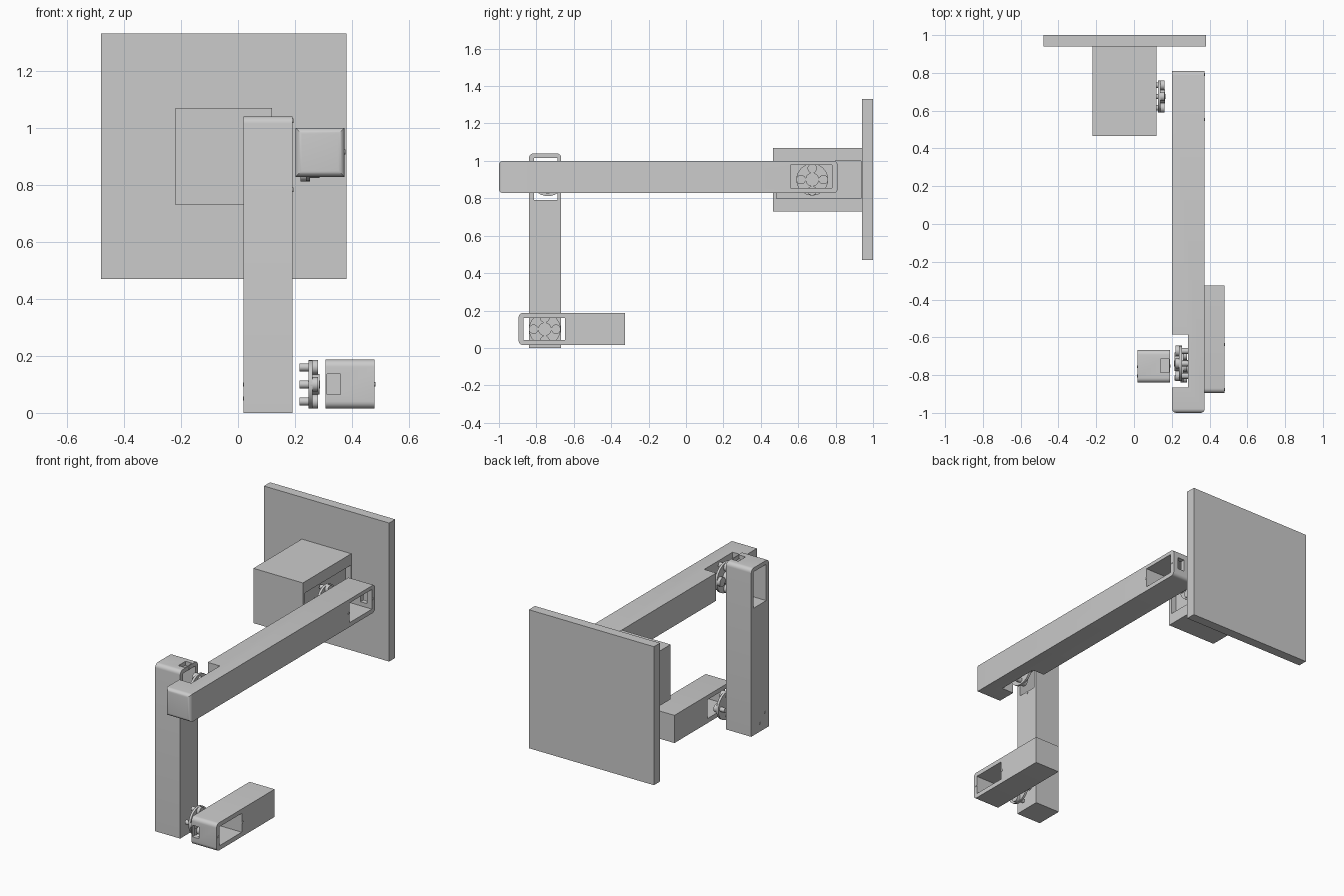
import bpy, bmesh, math
from mathutils import Matrix, Vector

if "Cube" in bpy.data.objects:
    bpy.data.objects.remove(bpy.data.objects["Cube"])


def box(name, x, y, z, round_edge=None, r=0.025):
    """Box from (min, max) ranges; round_edge picks edges to round by midpoint and direction."""
    bm = bmesh.new()
    bmesh.ops.create_cube(bm, size=1)
    for v in bm.verts:
        v.co = Vector([(a + b) / 2 + c * (b - a) for (a, b), c in zip((x, y, z), v.co)])
    if round_edge:
        edges = [e for e in bm.edges
                 if round_edge((e.verts[0].co + e.verts[1].co) / 2,
                               (e.verts[0].co - e.verts[1].co).normalized())]
        bmesh.ops.bevel(bm, geom=edges, offset=r, segments=6, profile=0.5, affect='EDGES')
    me = bpy.data.meshes.new(name)
    bm.to_mesh(me)
    bm.free()
    ob = bpy.data.objects.new(name, me)
    bpy.context.collection.objects.link(ob)
    return ob


def cut(ob, *ranges):
    """Subtract boxes from an object and remove the cutters."""
    for rng in ranges:
        c = box("cutter", *rng)
        c.hide_render = True
        m = ob.modifiers.new("cut", 'BOOLEAN')
        m.operation, m.solver, m.object = 'DIFFERENCE', 'EXACT', c
        bpy.context.view_layer.objects.active = ob
        bpy.ops.object.modifier_apply(modifier=m.name)
        bpy.data.objects.remove(c)


def smooth(ob):
    bpy.ops.object.select_all(action='DESELECT')
    ob.select_set(True)
    bpy.context.view_layer.objects.active = ob
    bpy.ops.object.shade_smooth_by_angle(angle=math.radians(30))


def cylinders(name, items):
    """One object of cylinders along x: (x0, x1, y, z, radius)."""
    bm = bmesh.new()
    for x0, x1, y, z, r in items:
        mat = Matrix.Translation(((x0 + x1) / 2, y, z)) @ Matrix.Rotation(math.pi / 2, 4, 'Y')
        bmesh.ops.create_cone(bm, cap_ends=True, segments=32, radius1=r, radius2=r,
                              depth=abs(x1 - x0), matrix=mat)
    me = bpy.data.meshes.new(name)
    bm.to_mesh(me)
    bm.free()
    ob = bpy.data.objects.new(name, me)
    bpy.context.collection.objects.link(ob)
    smooth(ob)


def horn(name, x, y, z, d, s=1.0):
    """Servo horn: x is the servo-side face, pins point along direction d."""
    parts = [(x + d * .024, x + d * .038, y, z, .085 * s),
             (x, x + d * .03, y, z, .036 * s),
             (x - d * .003, x + d * .03, y, z, .014 * s)]
    for k in range(4):
        a = k * math.pi / 2
        py, pz = y + .06 * s * math.cos(a), z + .06 * s * math.sin(a)
        parts += [(x + d * .004, x + d * .03, py, pz, .025 * s),
                  (x + d * .03, x + d * .07, py, pz, .014 * s)]
    cylinders(name, parts)


# Wall plate and base housing with side pocket
box("wall_plate", (-.48, .38), (.94, 1), (.47, 1.33))
base = box("base_housing", (-.22, .12), (.465, .94), (.73, 1.07))
cut(base, ((.085, .2), (.485, .935), (.80, 1.0)))

# Upper arm: rounded ends, servo window, elbow notch, cable slot
upper = box("upper_arm", (.202, .374), (-1, .81), (.828, 1.0),
            lambda m, d: m.y < -.99 or (m.y > .8 and abs(d.x) > .9), .022)
cut(upper, ((.1, .5), (.56, .78), (.855, .977)),
    ((.1, .285), (-.865, -.585), (.7, 1.1)),
    ((.295, .34), (.75, .9), (.88, .955)))

# Vertical arm: rounded top, servo window, cable slot
lower = box("vertical_arm", (.019, .191), (-.84, -.667), (0, 1.04),
            lambda m, d: m.z > 1 and abs(d.x) > .9)
cut(lower, ((-.1, .3), (-.814, -.688), (.79, 1.015)),
    ((.14, .185), (-.785, -.715), (1.0, 1.1)))

# Forearm: rounded front, servo window, cable slot
fore = box("forearm", (.307, .479), (-.895, -.325), (.015, .187),
           lambda m, d: m.y < -.8 and abs(d.x) > .9)
cut(fore, ((.2, .6), (-.868, -.647), (.043, .16)),
    ((.313, .36), (-1, -.85), (.065, .137)))
for ob in (upper, lower, fore):
    smooth(ob)

# Servo horns at the three joints
horn("shoulder_horn", .165, .675, .9, -1)
horn("elbow_horn", .215, -.738, .905, 1, 1.1)
horn("wrist_horn", .285, -.755, .1, -1)

# Small screws beside the windows and on the back of the wrist joint
cylinders("screws", [(.365, .377, .553, .915, .008), (.365, .377, .792, .915, .008),
                     (.185, .194, -.752, .782, .008), (.185, .194, -.752, 1.024, .008),
                     (.47, .482, -.876, .1, .008), (.47, .482, -.639, .1, .008),
                     (.017, .03, -.755, .05, .007), (.017, .03, -.805, .1, .007)])
